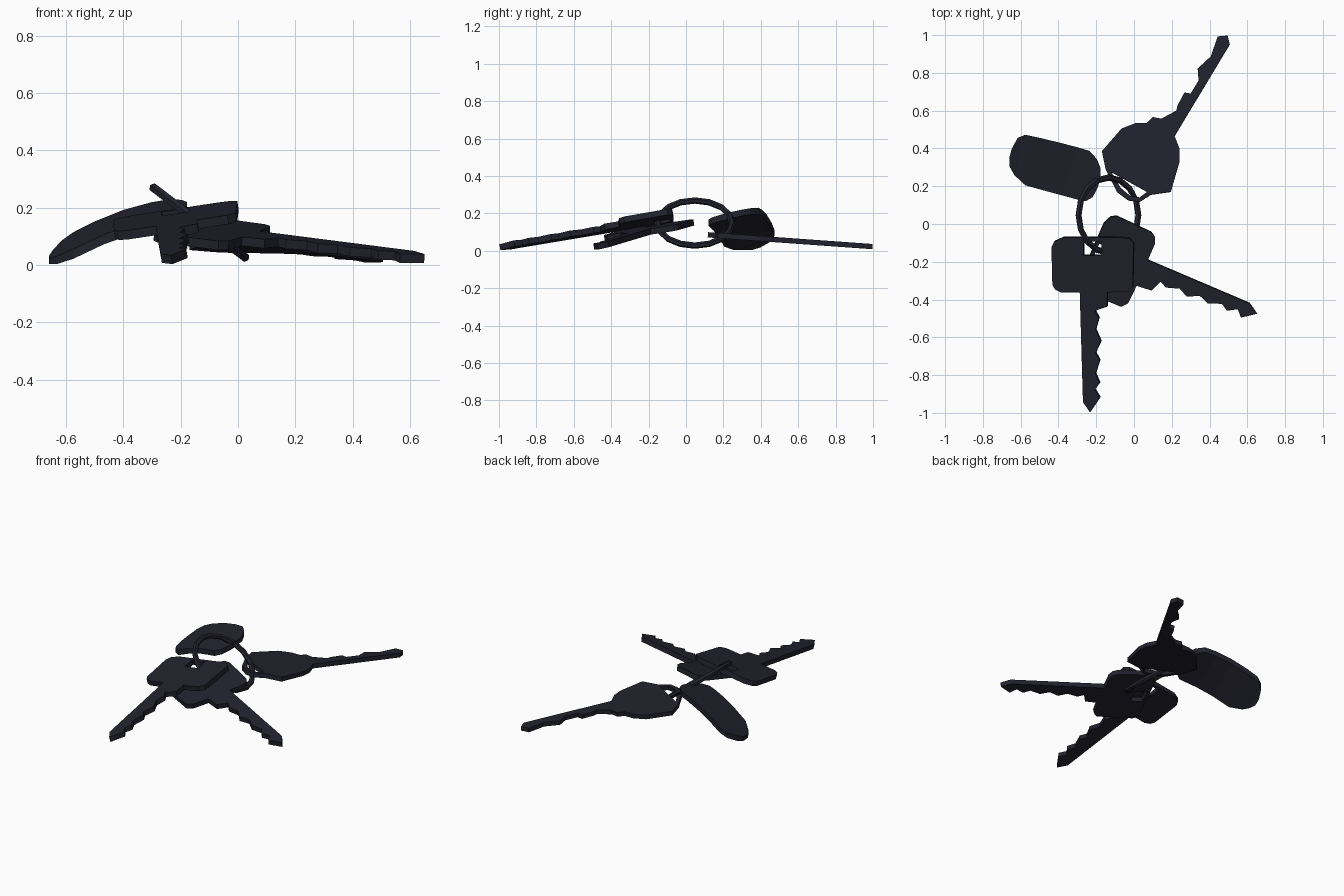
import bpy, bmesh, math
from mathutils import Vector
from mathutils.geometry import tessellate_polygon

if "Cube" in bpy.data.objects:
    bpy.data.objects.remove(bpy.data.objects["Cube"])

dark = bpy.data.materials.new("dark_metal")
dark.diffuse_color = (0.016, 0.016, 0.027, 1)
dark.use_nodes = True
dark.node_tree.nodes["Principled BSDF"].inputs["Base Color"].default_value = dark.diffuse_color


def finish(name, bm):
    bmesh.ops.recalc_face_normals(bm, faces=bm.faces)
    me = bpy.data.meshes.new(name)
    bm.to_mesh(me)
    bm.free()
    me.materials.append(dark)
    ob = bpy.data.objects.new(name, me)
    bpy.context.collection.objects.link(ob)
    return ob


def plate(name, outline, hole, a, b, c, thick):
    """Flat plate with a hole, lying on the plane z = a*x + b*y + c."""
    loops = [[Vector((x, y, a * x + b * y + c)) for x, y in l] for l in (outline, hole)]
    pts = loops[0] + loops[1]
    off = Vector((-a, -b, 1)).normalized() * thick / 2
    bm = bmesh.new()
    top = [bm.verts.new(p + off) for p in pts]
    bot = [bm.verts.new(p - off) for p in pts]
    for tri in tessellate_polygon(loops):
        bm.faces.new([top[i] for i in tri])
        bm.faces.new([bot[i] for i in reversed(tri)])
    start = 0
    for l in loops:
        n = len(l)
        for i in range(n):
            p, q = start + i, start + (i + 1) % n
            bm.faces.new((top[p], top[q], bot[q], bot[p]))
        start += n
    return finish(name, bm)


# Two square-headed keys share a head; u runs along the blade, v across
head = [(.29, .295), (.285, .40), (.26, .43), (.03, .435), (.005, .41), (0, .375),
        (0, .06), (.02, .015), (.05, 0), (.25, .005), (.275, .02), (.29, .05)]
slot = [(.02, .17), (.02, .265), (.095, .265), (.095, .17)]
teeth_a = [(.29, .15), (.87, .167), (.925, .204), (.848, .257), (.805, .23), (.77, .255),
           (.72, .233), (.65, .256), (.61, .234), (.55, .262), (.487, .234), (.425, .252),
           (.387, .23), (.365, .295)]
teeth_b = [(.29, .147), (.878, .142), (.933, .176), (.863, .229), (.83, .195), (.78, .225),
           (.741, .202), (.673, .231), (.617, .21), (.556, .242), (.505, .218), (.435, .242),
           (.397, .224), (.373, .287)]


def square_key(name, teeth, origin, U, V, plane):
    def place(l):
        return [(origin[0] + u * U[0] + v * V[0], origin[1] + u * U[1] + v * V[1]) for u, v in l]
    plate(name, place(teeth + head), place(slot), *plane, .032)


square_key("upper_key", teeth_a, (-.435, -.07), (0, -1), (1, 0), (.15, .172, .2245))
square_key("lower_key", teeth_b, (-.1345, .062), (.917, -.4), (-.4, -.917), (-.0545, .172, .139))

# Round-headed key
round_outline = [(-.17, .385), (-.065, .505), (.013, .535), (.07, .535), (.1, .565), (.145, .557),
                 (.225, .60), (.23, .626), (.267, .695), (.30, .69), (.342, .759), (.337, .822),
                 (.406, .886), (.443, .992), (.496, .997), (.507, .95), (.215, .465), (.241, .398),
                 (.241, .33), (.195, .17), (.09, .155), (.03, .117), (-.03, .125), (-.09, .17),
                 (-.15, .29)]
round_hole = [(-.12, .275), (-.07, .19), (-.02, .148), (.03, .14), (.07, .17)]
plate("round_key", round_outline, round_hole, 0, -.0716, .0936, .028)

# Curved fob: cross-sections along its axis, bent downwards at the far end
stations = [(-.25, 0, .05), (-.235, -.045, .115), (-.2, -.08, .141), (-.13, -.117, .145),
            (-.02, -.118, .148), (.08, -.118, .149), (.15, -.118, .147), (.2, -.115, .115),
            (.23, -.085, .075), (.243, -.03, .02)]
bm = bmesh.new()
rows = []
for s, lo, hi in stations:
    row = []
    for t, dz in ((lo, -.017), (hi, -.017), (hi, .017), (lo, .017)):
        x = -.419 + .966 * s + .26 * t
        y = .284 - .26 * s + .966 * t
        d = x + .2
        z = .2 + .15 * d - .6 * d * d + .22 * (y - .3) + dz
        row.append(bm.verts.new((x, y, max(z, .003))))
    rows.append(row)
for r0, r1 in zip(rows, rows[1:]):
    for i in range(4):
        j = (i + 1) % 4
        bm.faces.new((r0[i], r0[j], r1[j], r1[i]))
bm.faces.new(rows[0])
bm.faces.new(rows[-1])
finish("fob", bm)

# Tilted key ring
bpy.ops.mesh.primitive_torus_add(major_segments=16, minor_segments=6, major_radius=.199,
                                 minor_radius=.017, location=(-.135, .047, .148),
                                 rotation=(0, .65, 0))
ring = bpy.context.object
ring.name = "key_ring"
ring.data.materials.append(dark)
